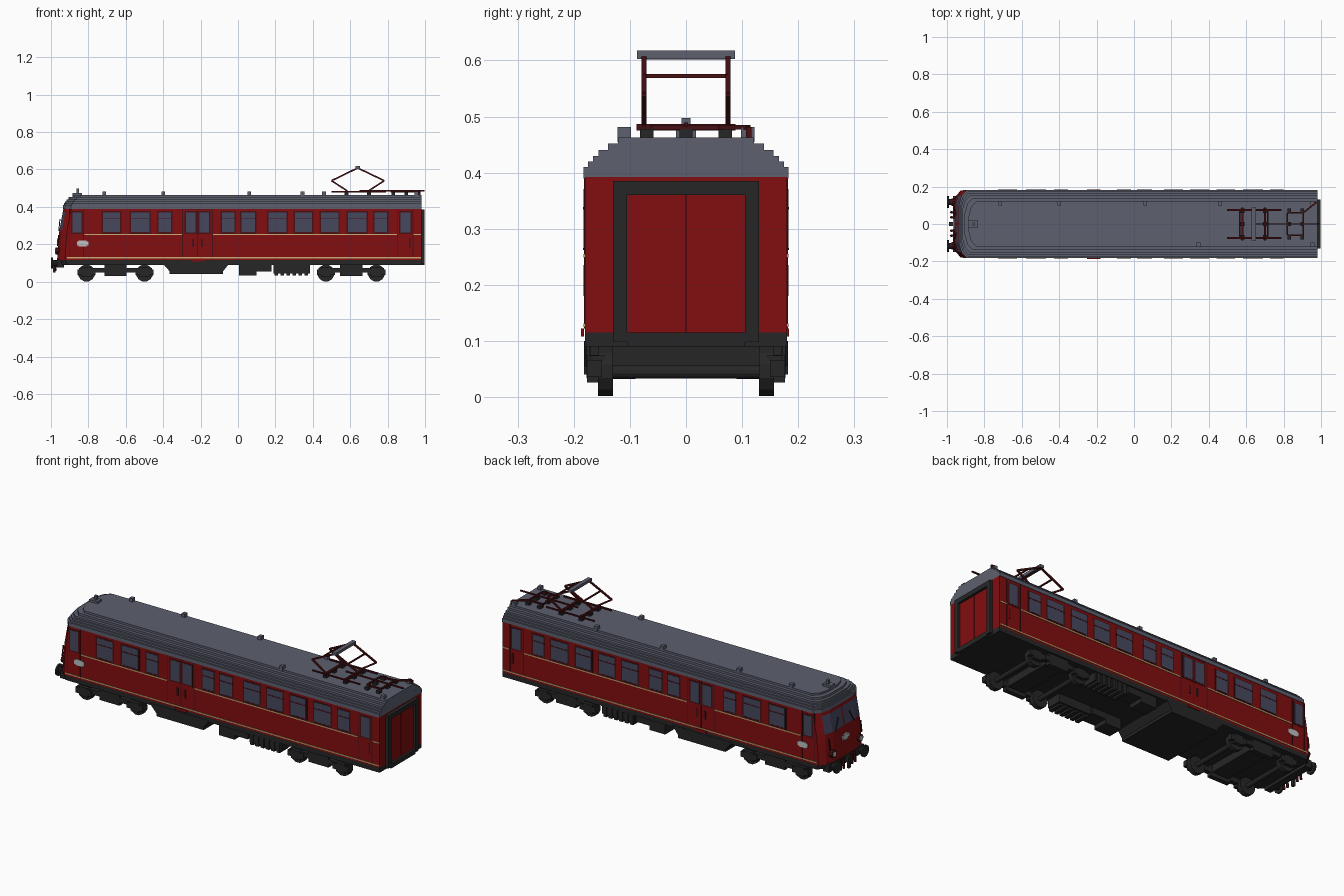
import bpy, bmesh, math
from mathutils import Vector, Matrix

cube = bpy.data.objects.get("Cube")
if cube:
    bpy.data.objects.remove(cube, do_unlink=True)


def material(name, rgb):
    lin = [((c / 255 + 0.055) / 1.055) ** 2.4 if c > 10 else c / 255 / 12.92 for c in rgb] + [1]
    m = bpy.data.materials.new(name)
    m.use_nodes = True
    m.diffuse_color = lin
    m.node_tree.nodes["Principled BSDF"].inputs["Base Color"].default_value = lin
    return m


RED = material("carriage red", (130, 14, 16))
ROOF = material("roof slate", (93, 96, 111))
BLACK = material("underframe black", (38, 38, 38))
GLASS = material("window glass", (70, 72, 95))
MAROON = material("dark maroon", (72, 16, 20))
BEIGE = material("stripe beige", (205, 172, 115))
PALE = material("plate grey", (190, 192, 195))


def finish(name, bm, *mats):
    bmesh.ops.recalc_face_normals(bm, faces=bm.faces)
    me = bpy.data.meshes.new(name)
    bm.to_mesh(me)
    bm.free()
    for m in mats:
        me.materials.append(m)
    ob = bpy.data.objects.new(name, me)
    bpy.context.collection.objects.link(ob)
    return ob


def boxes(name, items, mat):
    """One object made of boxes given as (x0, x1, y0, y1, z0, z1)."""
    bm = bmesh.new()
    for x0, x1, y0, y1, z0, z1 in items:
        mx = (Matrix.Translation(((x0 + x1) / 2, (y0 + y1) / 2, (z0 + z1) / 2))
              @ Matrix.Diagonal((x1 - x0, y1 - y0, z1 - z0, 1)))
        bmesh.ops.create_cube(bm, size=1, matrix=mx)
    return finish(name, bm, mat)


def rods(name, items, mat, sides=4):
    """One object made of rods given as (start, end, radius)."""
    bm = bmesh.new()
    for p, q, r in items:
        p, q = Vector(p), Vector(q)
        rot = (q - p).to_track_quat('Z', 'Y').to_matrix().to_4x4()
        mx = Matrix.Translation((p + q) / 2) @ rot @ Matrix.Rotation(math.pi / sides, 4, 'Z')
        bmesh.ops.create_cone(bm, cap_ends=True, segments=sides, radius1=r, radius2=r,
                              depth=(q - p).length, matrix=mx)
    return finish(name, bm, mat)


def plan(fx, w):
    """Outline from above, with a faceted nose at x = fx."""
    half = [(0.98, w), (fx + 0.042, w), (fx + 0.014, w - 0.03), (fx, w - 0.08), (fx, 0.005)]
    return half + [(x, -y) for x, y in reversed(half)]


def loft(name, rows, mats, rule=None):
    """Skin through outlines given as (z, front x, half width)."""
    bm = bmesh.new()
    rings = [[bm.verts.new((x, y, z)) for x, y in plan(fx, w)] for z, fx, w in rows]
    bm.faces.new(rings[0])
    bm.faces.new(rings[-1])
    n = len(rings[0])
    for j in range(len(rows) - 1):
        for i in range(n):
            k = (i + 1) % n
            f = bm.faces.new((rings[j][i], rings[j][k], rings[j + 1][k], rings[j + 1][i]))
            if rule:
                f.material_index = rule(i, j)
    return finish(name, bm, *mats)


W = 0.18
# Body shell; the nose facets beside the centre post become the windscreen
loft("body_shell", [(0.115, -0.967, W), (0.2, -0.962, W), (0.275, -0.955, W),
                    (0.372, -0.937, W), (0.392, -0.933, W)],
     [RED, GLASS], lambda i, j: 1 if j == 2 and i in (2, 3, 5, 6) else 0)
loft("lower_skirt", [(0.09, -0.955, W), (0.117, -0.964, W)], [BLACK])

# Stepped roof
steps = [(0.39, 0.41, -0.936, 0.183), (0.41, 0.42, -0.93, 0.175), (0.42, 0.43, -0.925, 0.166),
         (0.43, 0.44, -0.918, 0.156), (0.44, 0.452, -0.905, 0.139), (0.452, 0.463, -0.885, 0.121)]
for n, (z0, z1, fx, w) in enumerate(steps):
    loft(f"roof_step_{n + 1}", [(z0, fx, w), (z1, fx, w)], [ROOF])

# Side windows, doors and trim, on both sides
wide = [(-0.727, -0.626), (-0.577, -0.47), (-0.428, -0.353), (-0.09, -0.016), (0.016, 0.096),
        (0.16, 0.262), (0.30, 0.40), (0.44, 0.54), (0.583, 0.69), (0.727, 0.80)]
narrow = [(-0.889, -0.834), (-0.283, -0.222), (-0.211, -0.15), (0.866, 0.925)]


def side(s, x0, x1, z0, z1, out):
    ya, yb = sorted((s * (W - 0.004), s * (W + out)))
    return (x0, x1, ya, yb, z0, z1)


frames, panes, bars, seams, stripes, handles, plates = [], [], [], [], [], [], []
for s in (-1, 1):
    for a, b in wide + narrow:
        frames.append(side(s, a - 0.004, b + 0.004, 0.255, 0.377, 0.0015))
        panes.append(side(s, a + 0.004, b - 0.004, 0.262, 0.371, 0.0025))
    for a, b in wide:
        bars.append(side(s, a, b, 0.334, 0.339, 0.0035))
        bars.append(side(s, a + 0.008, b - 0.008, 0.262, 0.266, 0.0035))
    for x in (-0.297, -0.2165, -0.137, -0.9, -0.826, 0.852, 0.935):
        seams.append(side(s, x - 0.002, x + 0.002, 0.122, 0.39, 0.002))
    seams.append(side(s, -0.297, -0.137, 0.387, 0.392, 0.002))
    # Beige lines, the upper one broken by the doors
    for a, b in ((-0.82, -0.3), (-0.134, 0.85), (0.938, 0.978)):
        stripes.append(side(s, a, b, 0.249, 0.255, 0.003))
    stripes.append(side(s, -0.915, 0.978, 0.125, 0.131, 0.003))
    for x in (-0.24, -0.193):
        handles.append(side(s, x - 0.006, x + 0.006, 0.185, 0.228, 0.003))
    handles.append(side(s, 0.915, 0.923, 0.18, 0.235, 0.003))
    plates += [side(s, -0.862, -0.8, 0.194, 0.216, 0.003),
               side(s, -0.852, -0.81, 0.189, 0.221, 0.003)]
boxes("window_frames", frames, MAROON)
boxes("window_panes", panes, GLASS)
boxes("window_bars", bars, MAROON)
boxes("door_seams", seams, MAROON)
boxes("side_stripes", stripes, BEIGE)
boxes("door_handles", handles, MAROON)
boxes("side_plates", plates, PALE)
boxes("door_steps", [(-0.25, -0.18, s * 0.183 - 0.004, s * 0.183 + 0.001, 0.108, 0.122)
                     for s in (-1, 1)], RED)

# Gangway at the rear end
boxes("gangway_frame", [(0.975, 0.998, -0.13, -0.105, 0.098, 0.385),
                        (0.975, 0.998, 0.105, 0.13, 0.098, 0.385),
                        (0.975, 0.998, -0.105, 0.105, 0.36, 0.385),
                        (0.975, 0.998, -0.105, 0.105, 0.09, 0.115)], BLACK)
boxes("gangway_door", [(0.975, 0.985, -0.105, -0.001, 0.115, 0.36),
                       (0.975, 0.985, 0.001, 0.105, 0.115, 0.36)], RED)

# Nose: emblem, lamps, wipers, buffers, coupling and hoses
boxes("nose_emblem", [(-0.967, -0.955, -0.03, 0.03, 0.208, 0.224),
                      (-0.967, -0.955, -0.016, 0.016, 0.2, 0.232)], PALE)
rods("headlamp_rims", [((-0.975, y, 0.165), (-0.945, y, 0.165), 0.02) for y in (-0.115, 0.115)],
     MAROON, 10)
rods("headlamps", [((-0.979, y, 0.165), (-0.945, y, 0.165), 0.014) for y in (-0.115, 0.115)],
     PALE, 10)
rods("wipers", [((-0.958, y, 0.272), (-0.952, y * 0.6, 0.335), 0.003) for y in (-0.08, 0.08)], BLACK)
rods("nose_handrails", [((-0.965, y, 0.19), (-0.958, y, 0.25), 0.004) for y in (-0.135, 0.135)], MAROON)
rods("buffers", [((x0, y, 0.1), (x1, y, 0.1), r) for y in (-0.118, 0.118)
                 for x0, x1, r in ((-1.0, -0.99, 0.032), (-0.99, -0.94, 0.016))], BLACK, 10)
boxes("buffer_beam", [(-0.968, -0.93, -0.15, 0.15, 0.075, 0.118)], BLACK)
boxes("coupling", [(-0.988, -0.95, -0.012, 0.012, 0.085, 0.11),
                   (-0.988, -0.976, -0.008, 0.008, 0.05, 0.1)], BLACK)
rods("brake_hoses", [((-0.972, y, 0.115), (-0.977, y, 0.058), 0.007)
                     for y in (-0.062, -0.036, 0.036, 0.062)], MAROON, 6)

# Sloped-end equipment case under the floor
bm = bmesh.new()
base = [bm.verts.new((x, -0.182, z)) for x, z in
        ((-0.405, 0.1), (-0.365, 0.055), (-0.365, 0.04), (-0.08, 0.04), (-0.08, 0.055), (-0.045, 0.1))]
geo = bmesh.ops.extrude_face_region(bm, geom=[bm.faces.new(base)])["geom"]
bmesh.ops.translate(bm, vec=(0, 0.364, 0), verts=[v for v in geo if isinstance(v, bmesh.types.BMVert)])
finish("underfloor_case", bm, BLACK)

# Smaller underfloor boxes
gear = []
for s in (-1, 1):
    for x0, x1, z in ((0.005, 0.1, 0.032), (0.1, 0.18, 0.055), (0.19, 0.385, 0.045)):
        gear.append((x0, x1, *sorted((s * 0.09, s * 0.172)), z, 0.095))
    for i in range(6):
        x = 0.195 + i * 0.032
        gear.append((x, x + 0.02, *sorted((s * 0.1, s * 0.177)), 0.034, 0.09))
boxes("underfloor_boxes", gear, BLACK)

# Bogies
for label, xs in (("front", (-0.81, -0.5)), ("rear", (0.47, 0.74))):
    mid = sum(xs) / 2
    wheels, frame = [], [(mid - 0.05, mid + 0.05, -0.145, 0.145, 0.05, 0.095)]
    for x in xs:
        wheels.append(((x, -0.135, 0.045), (x, 0.135, 0.045), 0.012))
        for s in (-1, 1):
            wheels.append(((x, s * 0.13, 0.046), (x, s * 0.157, 0.046), 0.046))
            ya, yb = sorted((s * 0.15, s * 0.176))
            frame.append((x - 0.026, x + 0.026, ya, yb, 0.026, 0.075))
            frame.append((x - 0.048, x + 0.048, ya, yb, 0.036, 0.066))
    for s in (-1, 1):
        ya, yb = sorted((s * 0.145, s * 0.17))
        frame.append((xs[0] - 0.04, xs[1] + 0.04, ya, yb, 0.048, 0.074))
        frame.append((mid - 0.06, mid + 0.06, ya, yb, 0.03, 0.095))
    rods(label + "_bogie_wheels", wheels, BLACK, 12)
    boxes(label + "_bogie_frame", frame, BLACK)

# Roof fittings
vents = [(-0.715, 0.11), (-0.4, 0.11), (0.06, 0.11), (0.345, -0.11), (0.46, 0.11),
         (0.955, 0.11), (0.955, -0.11)]
boxes("roof_vents", [(x - 0.01, x + 0.01, y - 0.012, y + 0.012, 0.455, 0.481) for x, y in vents], ROOF)
boxes("roof_horn", [(-0.885, -0.835, -0.018, 0.018, 0.46, 0.475),
                    (-0.864, -0.85, -0.008, 0.008, 0.47, 0.497)], ROOF)
boxes("insulators", [(x - 0.01, x + 0.01, y - 0.012, y + 0.012, 0.46, 0.478)
                     for x in (0.58, 0.7, 0.83, 0.9) for y in (-0.07, 0, 0.07)], BLACK)

# Pantograph base, busbars and folding arms
B = 0.481
base = [((0.5, y, B), (0.79, y, B), 0.005) for y in (-0.075, 0.075)]
base += [((x, -0.088, B), (x, 0.088, B), 0.008) for x in (0.58, 0.7)]
base += [((x, -0.06, B), (x, 0.06, B), 0.006) for x in (0.82, 0.905)]
base += [((0.82, y, B), (0.905, y, B), 0.006) for y in (-0.06, 0.06)]
base += [((0.65, 0, 0.486), (0.998, 0, 0.486), 0.005), ((0.905, 0.06, B), (0.97, 0.112, B), 0.006),
         ((0.97, 0.112, B), (0.97, 0.112, 0.45), 0.007)]
rods("pantograph_base", base, MAROON)
arms = []
for y in (-0.075, 0.075):
    path = [(0.585, y, 0.485), (0.5, y, 0.54), (0.64, y, 0.608), (0.782, y, 0.54), (0.697, y, 0.485)]
    arms += [(p, q, 0.006) for p, q in zip(path, path[1:])]
arms += [((x, -0.075, z), (x, 0.075, z), 0.005)
         for x, z in ((0.64, 0.605), (0.565, 0.572), (0.715, 0.572))]
rods("pantograph_arms", arms, MAROON)
boxes("pantograph_head", [(0.629, 0.651, -0.087, 0.087, 0.603, 0.618)], ROOF)
